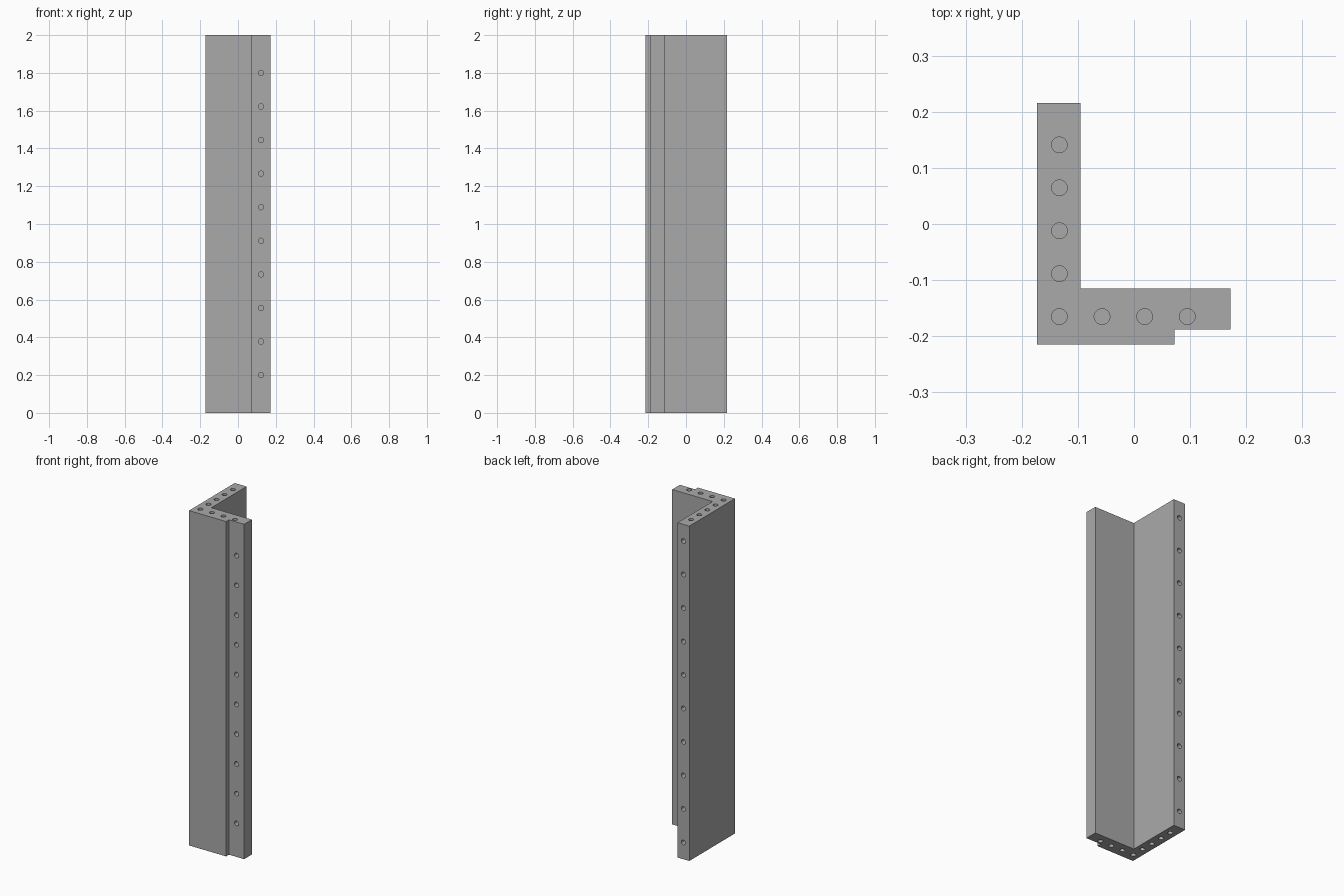
import bpy, bmesh, math
from mathutils import Matrix, Vector

if "Cube" in bpy.data.objects:
    bpy.data.objects.remove(bpy.data.objects["Cube"])

HEIGHT = 2.0
RADIUS = 0.014
DEPTH = 0.05

# L-shaped cross-section with a rebate at the front right
PROFILE = [(-0.173, -0.215), (0.072, -0.215), (0.072, -0.188), (0.172, -0.188),
           (0.172, -0.115), (-0.095, -0.115), (-0.095, 0.216), (-0.173, 0.216)]

grey = bpy.data.materials.new("mid_grey")
grey.diffuse_color = (0.4, 0.4, 0.4, 1)
grey.use_nodes = True
grey.node_tree.nodes["Principled BSDF"].inputs["Base Color"].default_value = grey.diffuse_color


def make_object(name, bm):
    bmesh.ops.recalc_face_normals(bm, faces=bm.faces[:])
    mesh = bpy.data.meshes.new(name)
    bm.to_mesh(mesh)
    bm.free()
    mesh.materials.append(grey)
    obj = bpy.data.objects.new(name, mesh)
    bpy.context.collection.objects.link(obj)
    return obj


def add_drill(bm, position, axis):
    """Blind-hole cutter centred on the surface it drills into."""
    turn = Vector((0, 0, 1)).rotation_difference(Vector(axis)).to_matrix().to_4x4()
    bmesh.ops.create_cone(bm, cap_ends=True, segments=32, radius1=RADIUS, radius2=RADIUS,
                          depth=2 * DEPTH, matrix=Matrix.Translation(position) @ turn)


# Corner post: extruded profile
bm = bmesh.new()
base = bm.faces.new([bm.verts.new((x, y, 0)) for x, y in PROFILE])
top = bmesh.ops.extrude_face_region(bm, geom=[base])["geom"]
bmesh.ops.translate(bm, vec=(0, 0, HEIGHT),
                    verts=[g for g in top if isinstance(g, bmesh.types.BMVert)])
post = make_object("corner_post", bm)

# Dowel holes
bm = bmesh.new()
spots = [(-0.133, -0.165 + 0.0765 * i) for i in range(5)]
spots += [(-0.133 + 0.076 * i, -0.165) for i in range(1, 4)]
for x, y in spots:                      # both ends of the post
    for z in (0, HEIGHT):
        add_drill(bm, (x, y, z), (0, 0, 1))
for i in range(10):
    add_drill(bm, (0.122, -0.188, 0.2 + 1.6 * i / 9), (0, 1, 0))   # rebate face
    add_drill(bm, (-0.134, 0.216, 0.1 + 0.2 * i), (0, 1, 0))       # rear edge
cutter = make_object("hole_cutter", bm)
cutter.hide_render = True
cutter.hide_viewport = True

drill = post.modifiers.new("dowel_holes", "BOOLEAN")
drill.operation = "DIFFERENCE"
drill.solver = "EXACT"
drill.object = cutter

# Apply the holes, then smooth only their round walls
bpy.context.view_layer.objects.active = post
post.select_set(True)
bpy.ops.object.modifier_apply(modifier=drill.name)
bpy.data.objects.remove(cutter)
bpy.ops.object.shade_smooth_by_angle(angle=math.radians(30))
